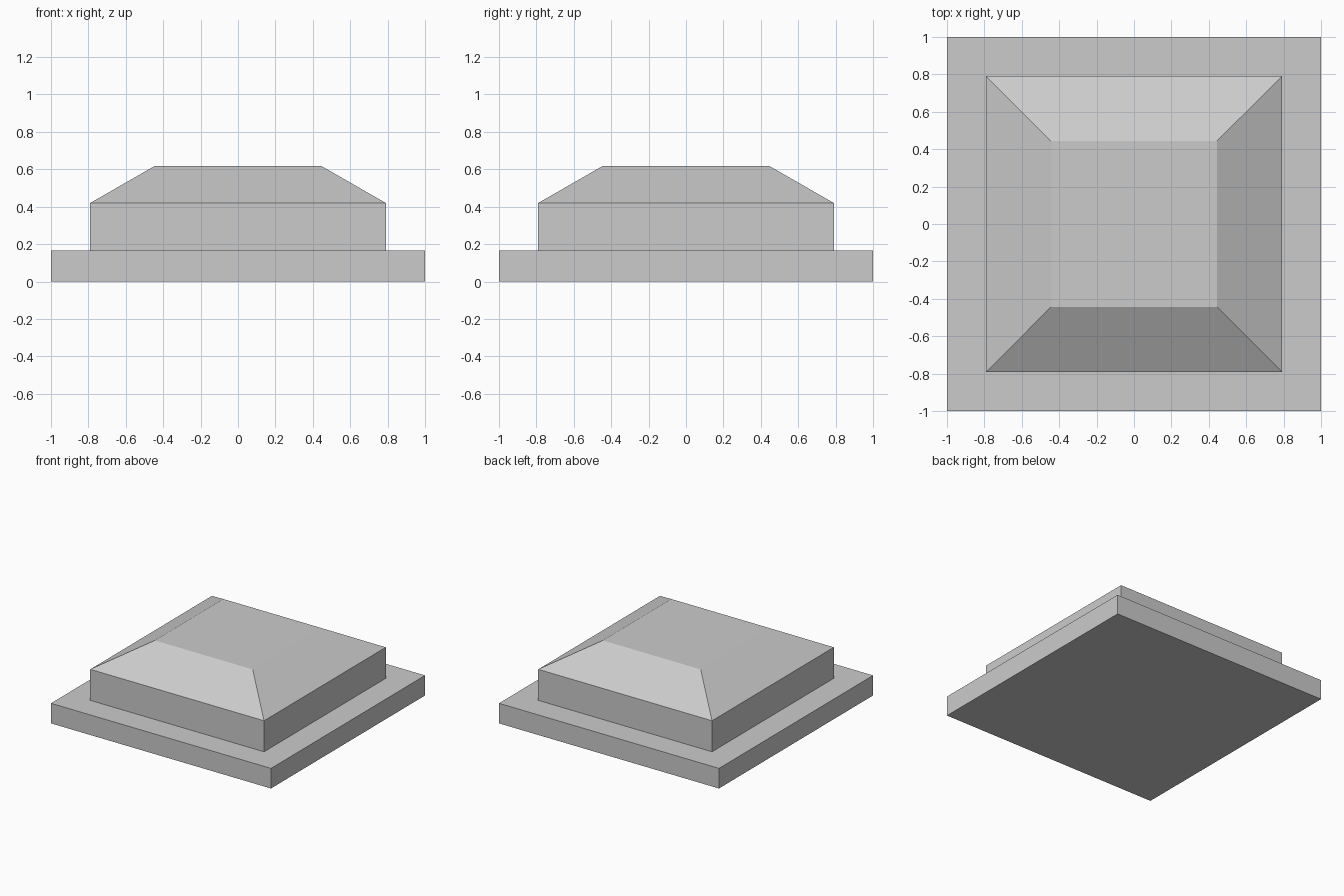
import bpy, bmesh

if "Cube" in bpy.data.objects:
    bpy.data.objects.remove(bpy.data.objects["Cube"])

# Stepped square profile: (half width, height) from the ground up
PROFILE = [(1.0, 0.0), (1.0, 0.165), (0.79, 0.165), (0.79, 0.42), (0.445, 0.618)]


def square_loft(name, profile):
    """Closed flat-faced solid made by bridging square rings."""
    bm = bmesh.new()
    rings = [[bm.verts.new((sx * r, sy * r, z))
              for sx, sy in ((-1, -1), (1, -1), (1, 1), (-1, 1))]
             for r, z in profile]
    for low, high in zip(rings, rings[1:]):
        for i in range(4):
            j = (i + 1) % 4
            bm.faces.new((low[i], low[j], high[j], high[i]))
    bm.faces.new(rings[0][::-1])  # underside
    bm.faces.new(rings[-1])       # flat top
    bmesh.ops.recalc_face_normals(bm, faces=bm.faces)
    mesh = bpy.data.meshes.new(name)
    bm.to_mesh(mesh)
    bm.free()
    obj = bpy.data.objects.new(name, mesh)
    bpy.context.collection.objects.link(obj)
    return obj


# Base slab, raised block and sloped cap as one watertight piece
square_loft("stepped_cap", PROFILE)
